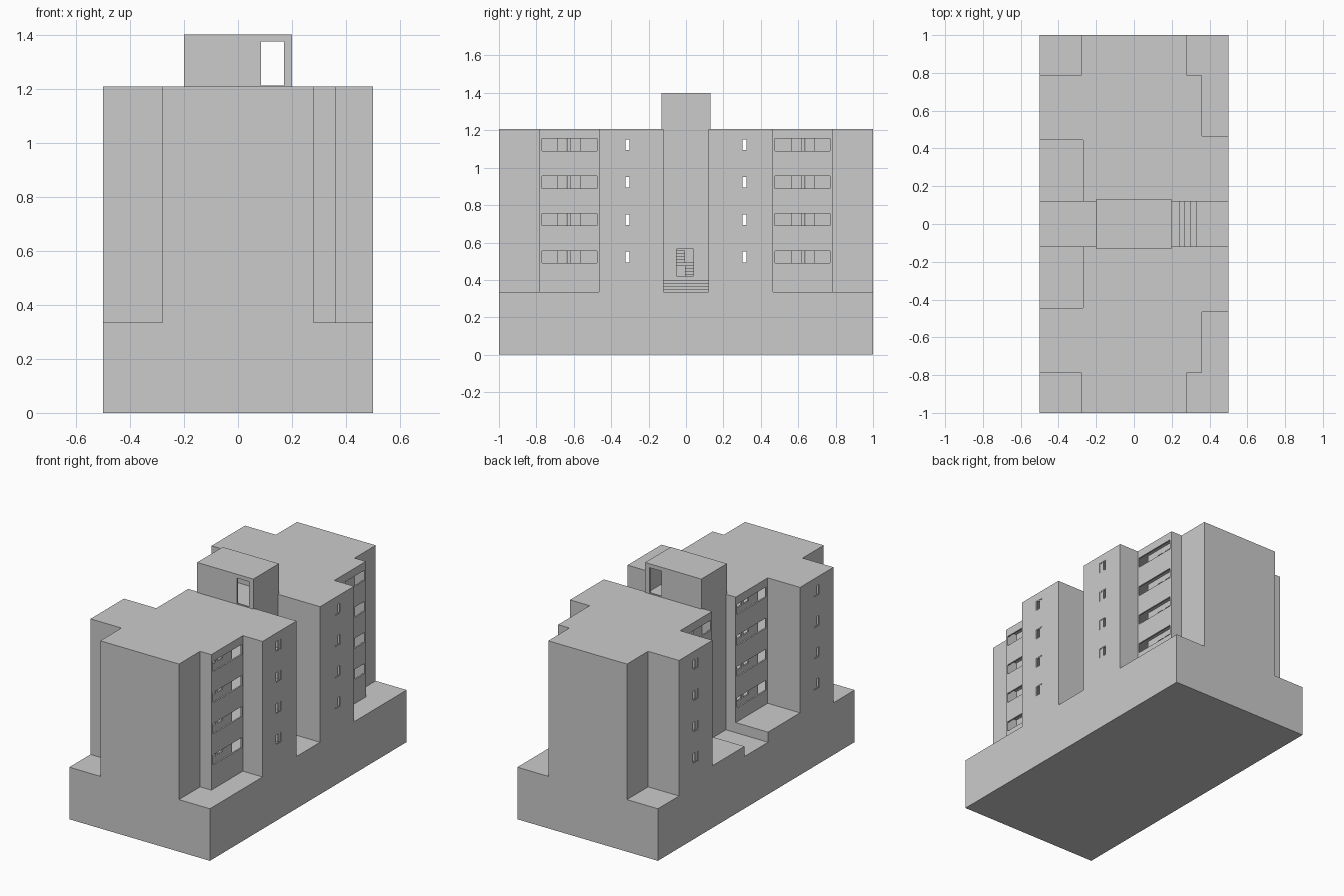
import bpy, bmesh

if "Cube" in bpy.data.objects:
    bpy.data.objects.remove(bpy.data.objects["Cube"])

FLOORS = [0.4, 0.6, 0.8, 1.0]


def make(name, build, mirror=False):
    bm = bmesh.new()
    build(bm)
    bmesh.ops.recalc_face_normals(bm, faces=bm.faces)
    me = bpy.data.meshes.new(name)
    bm.to_mesh(me)
    bm.free()
    ob = bpy.data.objects.new(name, me)
    bpy.context.collection.objects.link(ob)
    if mirror:
        m = ob.modifiers.new("mirror", 'MIRROR')
        m.use_axis = (False, True, False)
        m.use_mirror_merge = False
    return ob


def add_box(bm, x0, x1, y0, y1, z0, z1):
    vs = bmesh.ops.create_cube(bm, size=1)["verts"]
    for v in vs:
        v.co = (x1 if v.co.x > 0 else x0, y1 if v.co.y > 0 else y0,
                z1 if v.co.z > 0 else z0)


def boxes(name, dims, mirror=False):
    def build(bm):
        for d in dims:
            add_box(bm, *d)
    return make(name, build, mirror)


def prism(name, pts, z0, z1, caps=True, mirror=True):
    def build(bm):
        lo = [bm.verts.new((x, y, z0)) for x, y in pts]
        hi = [bm.verts.new((x, y, z1)) for x, y in pts]
        n = len(pts)
        for i in range(n):
            j = (i + 1) % n
            bm.faces.new((lo[i], lo[j], hi[j], hi[i]))
        if caps:
            bm.faces.new(lo[::-1])
            bm.faces.new(hi)
    return make(name, build, mirror)


def apply_first(ob, name):
    bpy.context.view_layer.objects.active = ob
    bpy.ops.object.modifier_move_to_index(modifier=name, index=0)
    bpy.ops.object.modifier_apply(modifier=name)


def cut(ob, dims):
    c = boxes("cutter", dims)
    c.hide_render = True
    m = ob.modifiers.new("cut", 'BOOLEAN')
    m.operation, m.solver, m.object = 'DIFFERENCE', 'EXACT', c
    apply_first(ob, "cut")
    bpy.data.objects.remove(c)


# Footprint of the back wing (mirrored to the front)
right_side = [(0.5, 0.12), (0.5, 0.465), (0.36, 0.465), (0.36, 0.785),
              (0.28, 0.785), (0.28, 1), (-0.28, 1), (-0.28, 0.785), (-0.5, 0.785)]
wing = right_side + [(-0.5, 0.445), (-0.27, 0.445), (-0.27, 0.12)]
plinth = right_side + [(-0.5, 0.12)]

# Ground block and raised plinths
boxes("base", [(-0.5, 0.5, -1, 1, 0, 0.335)])
prism("wing_plinth", plinth, 0.335, 0.4)
boxes("core_plinth", [(-0.2, 0.2, -0.12, 0.12, 0.335, 0.4)])

# Entrance steps
boxes("entrance_steps", [(0.2, 0.33 - 0.03 * i, -0.12, 0.12, 0.335 + 0.016 * i,
                          0.351 + 0.016 * i) for i in range(4)])

# Hollow wing walls with window and balcony openings
walls = prism("wing_walls", wing, 0.4, 1.2, caps=False)
s = walls.modifiers.new("thick", 'SOLIDIFY')
s.thickness, s.offset, s.use_even_offset = 0.01, -1, True
apply_first(walls, "thick")
holes = []
for f in FLOORS:
    a, b = f + 0.09, f + 0.155
    holes += [(0.45, 0.55, 0.27, 0.33, a, b), (-0.55, -0.45, 0.585, 0.645, a, b),
              (0.33, 0.4, 0.475, 0.77, a, b), (-0.3, -0.24, 0.135, 0.43, a, b)]
cut(walls, holes)

# Window frames: mullion, rails and a closed half pane
frames = []
for f in FLOORS:
    a, b = f + 0.09, f + 0.155
    for x, y in ((0.492, 0.27), (-0.498, 0.585)):
        frames += [(x, x + 0.006, y, y + 0.006, a, b),
                   (x, x + 0.006, y + 0.027, y + 0.033, a, b),
                   (x, x + 0.006, y + 0.054, y + 0.06, a, b),
                   (x, x + 0.006, y, y + 0.06, a, a + 0.004),
                   (x, x + 0.006, y, y + 0.06, b - 0.004, b),
                   (x + 0.002, x + 0.004, y, y + 0.027, a, b)]
boxes("window_frames", frames, True)

# Inner walls behind the balconies, with their own openings
for name, x, y0, y1 in (("right_balcony_wall", 0.28, 0.465, 0.785),
                        ("left_balcony_wall", -0.2, 0.12, 0.445)):
    w = boxes(name, [(x - 0.005, x + 0.005, y0 + 0.005, y1 - 0.005, 0.4, 1.2)], True)
    mid = (y0 + y1) / 2
    cut(w, [(x - 0.05, x + 0.05, mid + o, mid + o + 0.05, f + 0.08, f + 0.16)
            for f in FLOORS for o in (-0.06, 0.01)])

# Storey floors inside the wings
boxes("storey_floors", [(x0, x1, y0, y1, f - 0.003, f + 0.003) for f in FLOORS[1:]
                        for x0, x1, y0, y1 in ((-0.265, 0.275, 0.125, 0.995),
                                               (0.275, 0.355, 0.125, 0.78),
                                               (0.355, 0.495, 0.125, 0.46),
                                               (-0.495, -0.265, 0.45, 0.78))], True)

# Flat roofs
prism("wing_roof", wing, 1.198, 1.207)

# Stair core and roof house, hollow, with roof doors and an entrance
core = boxes("stair_core", [(-0.2, 0.2, -0.13, 0.13, 0.4, 1.4)])
cut(core, [(-0.19, 0.19, -0.12, 0.12, 0.41, 1.39)])
cut(core, [(0.085, 0.17, -0.2, 0.2, 1.212, 1.375),
           (0.15, 0.25, -0.05, 0.04, 0.42, 0.565)])

# Two stair flights behind the entrance
flights = []
for i in range(5):
    flights.append((0.15 - 0.03 * i, 0.18 - 0.03 * i, -0.005, 0.08,
                    0.41, 0.428 + 0.016 * i))
    flights.append((0.03 + 0.03 * i, 0.06 + 0.03 * i, -0.09, -0.005,
                    0.475 + 0.016 * i, 0.493 + 0.016 * i))
boxes("stair_flights", flights)
boxes("core_landing", [(-0.19, 0.19, -0.12, 0.12, 1.197, 1.205)])
